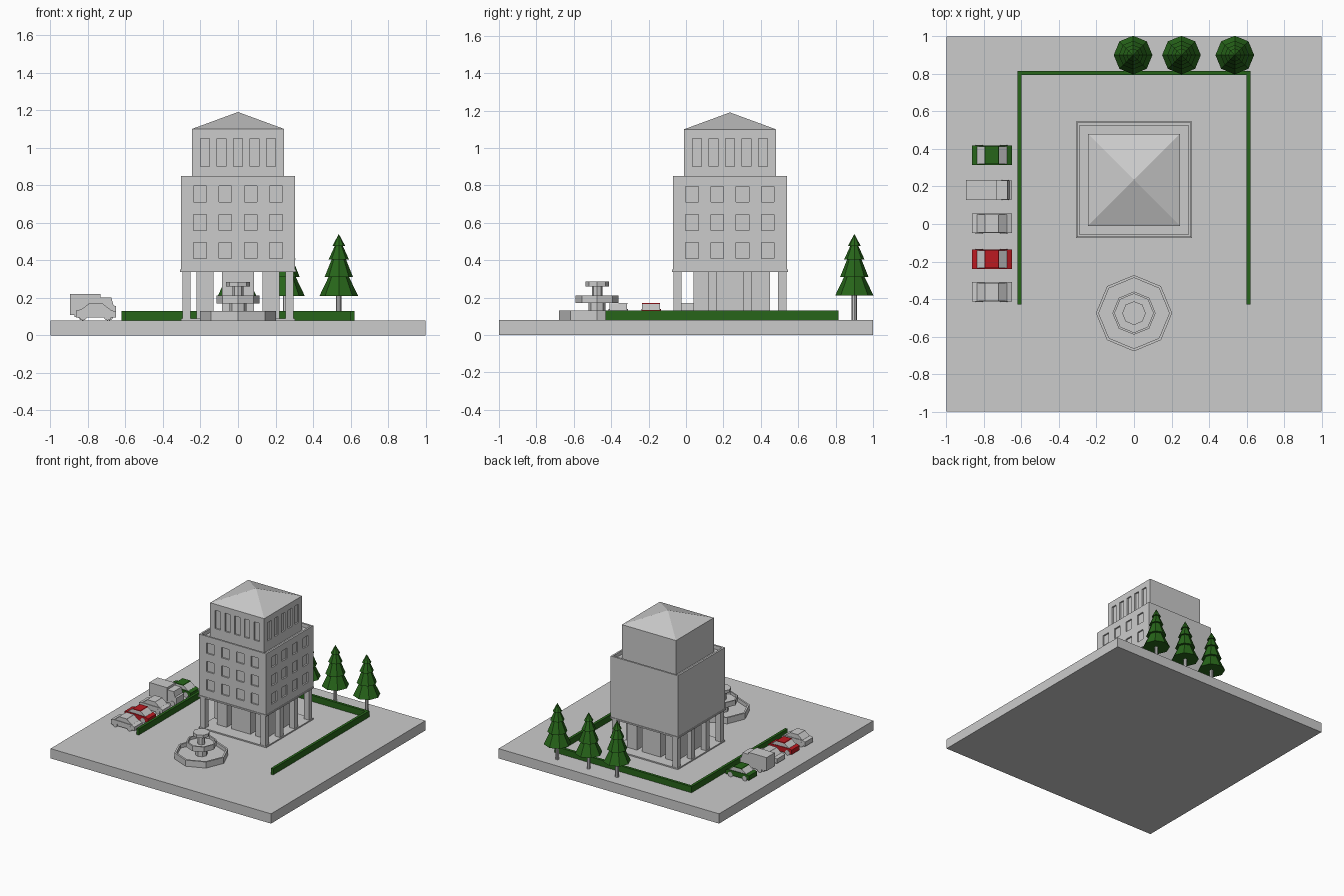
import bpy, bmesh, math
from mathutils import Matrix, Vector

if "Cube" in bpy.data.objects:
    bpy.data.objects.remove(bpy.data.objects["Cube"])


def material(name, rgb):
    m = bpy.data.materials.new(name)
    m.diffuse_color = (*rgb, 1)
    m.use_nodes = True
    m.node_tree.nodes["Principled BSDF"].inputs["Base Color"].default_value = m.diffuse_color
    return m


GREEN = material("leaf_green", (0.02, 0.13, 0.01))
RED = material("paint_red", (0.5, 0.01, 0.015))


def finish(name, bm, mat=None):
    bmesh.ops.recalc_face_normals(bm, faces=bm.faces)
    me = bpy.data.meshes.new(name)
    bm.to_mesh(me)
    bm.free()
    ob = bpy.data.objects.new(name, me)
    bpy.context.collection.objects.link(ob)
    if mat:
        me.materials.append(mat)
    return ob


def boxes(name, spans, mat=None):
    """One mesh of boxes, each given as x0, x1, y0, y1, z0, z1."""
    bm = bmesh.new()
    for x0, x1, y0, y1, z0, z1 in spans:
        m = Matrix.Translation(((x0 + x1) / 2, (y0 + y1) / 2, (z0 + z1) / 2)) \
            @ Matrix.Diagonal((x1 - x0, y1 - y0, z1 - z0, 1))
        bmesh.ops.create_cube(bm, size=1, matrix=m)
    return finish(name, bm, mat)


def lathe(name, x, y, profile, sides=8, mat=None):
    """Spin an (r, z) profile; r = 0 at both ends closes it."""
    bm = bmesh.new()
    vs = [bm.verts.new((x + r, y, z)) for r, z in profile]
    es = [bm.edges.new(p) for p in zip(vs, vs[1:])]
    bmesh.ops.spin(bm, geom=vs + es, cent=(x, y, 0), axis=(0, 0, 1),
                   angle=2 * math.pi, steps=sides)
    bmesh.ops.remove_doubles(bm, verts=bm.verts, dist=1e-5)
    return finish(name, bm, mat)


def prism(name, outline, y, half, mat=None):
    """Extrude an (x, z) side outline across the width."""
    bm = bmesh.new()
    f = bm.faces.new([bm.verts.new((px, y - half, pz)) for px, pz in outline])
    ext = bmesh.ops.extrude_face_region(bm, geom=[f])["geom"]
    bmesh.ops.translate(bm, vec=(0, 2 * half, 0),
                        verts=[v for v in ext if isinstance(v, bmesh.types.BMVert)])
    return finish(name, bm, mat)


def square(h, z0, z1):
    return (-h, h, CY - h, CY + h, z0, z1)


def cut(ob, spans):
    cutter = boxes(ob.name + "_cutter", spans)
    cutter.hide_render = True
    cutter.hide_viewport = False
    cutter.display_type = 'WIRE'
    mod = ob.modifiers.new("openings", 'BOOLEAN')
    mod.operation, mod.solver, mod.object = 'DIFFERENCE', 'EXACT', cutter


def windows(h, count, pitch, w, rows, depth=0.012):
    """Window recesses on the front and right walls."""
    out = []
    for z0, z1 in rows:
        for i in range(count):
            t = (i - (count - 1) / 2) * pitch
            out.append((t - w, t + w, CY - h - 0.02, CY - h + depth, z0, z1))
            out.append((h - depth, h + 0.02, CY + t - w, CY + t + w, z0, z1))
    return out


G = 0.08      # ground level
CY = 0.235    # building centre

# Ground slab
boxes("ground_slab", [(-1, 1, -1, 1, 0, G)])

# Building: plinth, colonnade and lobby
boxes("building_plinth", [square(0.305, G, 0.09)])
cols = []
for s in (-1, 1):
    for dy in (-0.28, -0.093, 0.093, 0.28):
        x, y = s * 0.275, CY + dy
        cols.append((x - 0.022, x + 0.022, y - 0.022, y + 0.022, 0.09, 0.34))
boxes("colonnade", cols)
boxes("lobby_walls", [(a, b, 0.04, 0.45, 0.09, 0.34)
                      for a, b in ((-0.22, -0.13), (-0.085, 0.085), (0.13, 0.22))])

# Main floors with parapet and window recesses
boxes("floor_ledge", [square(0.31, 0.338, 0.35)])
main = boxes("main_floors", [square(0.305, 0.345, 0.85)])
rows = [(z, z + 0.085) for z in (0.41, 0.56, 0.71)]
cut(main, windows(0.305, 4, 0.135, 0.034, rows) + [square(0.29, 0.82, 0.9)])

# Upper floor and pyramid roof
upper = boxes("upper_floor", [square(0.245, 0.815, 1.10)])
cut(upper, windows(0.245, 5, 0.088, 0.024, [(0.90, 1.05)]))
bm = bmesh.new()
base = [bm.verts.new((a * 0.245, CY + b * 0.245, 1.10))
        for a, b in ((-1, -1), (1, -1), (1, 1), (-1, 1))]
tip = bm.verts.new((0, CY, 1.19))
bm.faces.new(base)
for i in range(4):
    bm.faces.new((base[i], base[(i + 1) % 4], tip))
finish("pyramid_roof", bm)

# Fountain
FY = -0.475
lathe("fountain_basin", 0, FY, [(0, G), (0.203, G), (0.203, 0.13), (0.188, 0.13),
                                (0.188, 0.10), (0, 0.10)])
lathe("fountain_lower_stem", 0, FY, [(0, 0.1), (0.045, 0.1), (0.045, 0.175), (0, 0.175)])
lathe("fountain_middle_bowl", 0, FY, [(0, 0.17), (0.115, 0.17), (0.115, 0.212),
                                      (0.103, 0.212), (0.103, 0.19), (0, 0.19)])
lathe("fountain_upper_stem", 0, FY, [(0, 0.185), (0.028, 0.185), (0.028, 0.262), (0, 0.262)])
lathe("fountain_top_bowl", 0, FY, [(0, 0.26), (0.063, 0.26), (0.063, 0.285), (0, 0.285)])

# Hedges
for s, n in ((-1, "left"), (1, "right")):
    boxes(n + "_hedge", [(s * 0.61 - 0.011, s * 0.61 + 0.011, -0.43, 0.795, G, 0.13)], GREEN)
boxes("back_hedge", [(-0.62, 0.62, 0.793, 0.815, G, 0.13)], GREEN)

# Fir trees
for i, x in enumerate((-0.005, 0.253, 0.537)):
    lathe(f"tree_trunk_{i}", x, 0.9, [(0, G), (0.014, G), (0.014, 0.22), (0, 0.22)])
    lathe(f"tree_foliage_{i}", x, 0.9,
          [(0, 0.21), (0.103, 0.21), (0.055, 0.31), (0.076, 0.31), (0.038, 0.405),
           (0.054, 0.405), (0.022, 0.475), (0.035, 0.475), (0, 0.54)], mat=GREEN)


# Vehicles, noses toward +x
def wheels(name, y, xs):
    bm = bmesh.new()
    for x in xs:
        for s in (-1, 1):
            m = Matrix.Translation((x, y + s * 0.043, G + 0.021)) \
                @ Matrix.Rotation(math.pi / 2, 4, 'X')
            bmesh.ops.create_cone(bm, cap_ends=True, segments=10, radius1=0.021,
                                  radius2=0.021, depth=0.02, matrix=m)
    finish(name, bm)


def car(name, y, mat=None):
    prism(name + "_body", [(-0.864, 0.095), (-0.65, 0.095), (-0.65, 0.125), (-0.675, 0.135),
                           (-0.84, 0.138), (-0.864, 0.132)], y, 0.052, mat)
    prism(name + "_windows", [(-0.84, 0.135), (-0.675, 0.134), (-0.72, 0.168),
                              (-0.795, 0.168)], y, 0.047)
    prism(name + "_roof", [(-0.797, 0.166), (-0.718, 0.166), (-0.722, 0.172),
                           (-0.793, 0.172)], y, 0.048, mat)
    wheels(name + "_wheels", y, (-0.825, -0.695))


car("green_car", 0.367, GREEN)
car("grey_car_a", 0.003)
car("red_car", -0.187, RED)
car("grey_car_b", -0.362)
boxes("van_cargo_box", [(-0.895, -0.733, 0.128, 0.234, 0.11, 0.22)])
prism("van_cab", [(-0.87, 0.098), (-0.65, 0.098), (-0.65, 0.155), (-0.663, 0.16),
                  (-0.675, 0.202), (-0.735, 0.202), (-0.735, 0.13), (-0.87, 0.13)], 0.181, 0.05)
wheels("van_wheels", 0.181, (-0.83, -0.685))
